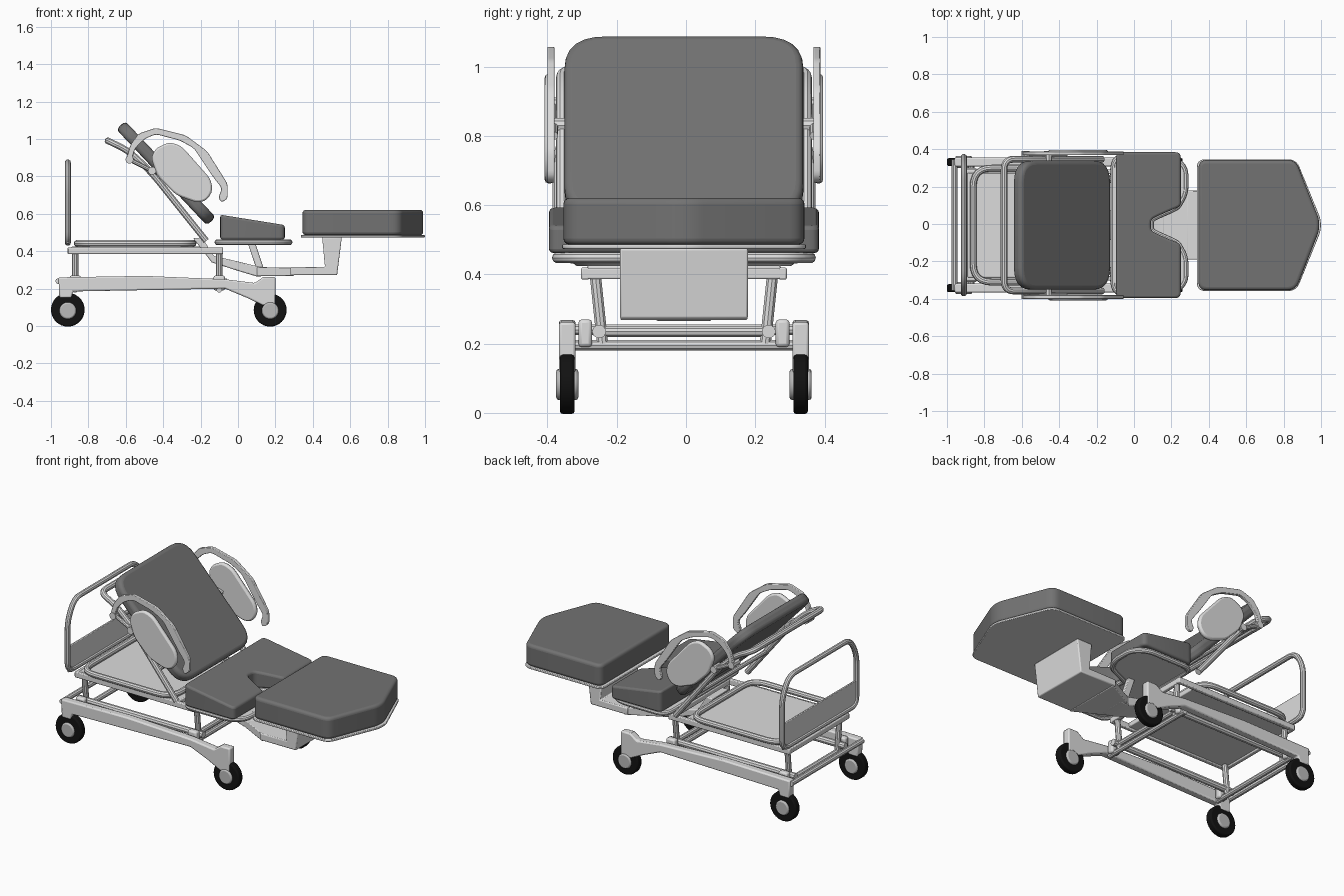
import bpy, bmesh, math
from mathutils import Vector

if "Cube" in bpy.data.objects:
    bpy.data.objects.remove(bpy.data.objects["Cube"])


def material(name, v):
    m = bpy.data.materials.new(name)
    m.diffuse_color = (v, v, v, 1)
    m.use_nodes = True
    m.node_tree.nodes["Principled BSDF"].inputs["Base Color"].default_value = m.diffuse_color
    return m


FRAME = material("light grey frame", 0.72)
PAD = material("dark grey upholstery", 0.17)
RUBBER = material("black rubber", 0.006)
HUB = material("mid grey hub", 0.5)


def fillet(pts, r, closed=True, n=6):
    """Round every corner of a path with a short curve."""
    pts = [Vector(p) for p in pts]
    out = []
    for i, p in enumerate(pts):
        if not closed and i in (0, len(pts) - 1):
            out.append(p)
            continue
        a, b = pts[i - 1] - p, pts[(i + 1) % len(pts)] - p
        d = min(r, a.length * 0.48, b.length * 0.48)
        s, e = p + a.normalized() * d, p + b.normalized() * d
        for k in range(n + 1):
            t = k / n
            out.append(s * (1 - t) ** 2 + p * 2 * t * (1 - t) + e * t * t)
    return out


def finish(name, bm, mat, bevel=0, segs=3):
    bmesh.ops.recalc_face_normals(bm, faces=bm.faces)
    me = bpy.data.meshes.new(name)
    bm.to_mesh(me)
    bm.free()
    ob = bpy.data.objects.new(name, me)
    bpy.context.collection.objects.link(ob)
    me.materials.append(mat)
    if bevel:
        b = ob.modifiers.new("soft edges", 'BEVEL')
        b.width, b.segments, b.limit_method = bevel, segs, 'ANGLE'
        b.angle_limit = math.radians(40)
    return ob


def prism(name, pts, axis, lo, hi, mat=FRAME, bevel=0.005, segs=2):
    """Extrude an outline: axis z takes (x, y), axis y takes (x, z)."""
    bm = bmesh.new()
    put = (lambda p, h: (p[0], p[1], h)) if axis == 'z' else (lambda p, h: (p[0], h, p[1]))
    f = bm.faces.new([bm.verts.new(put(p, lo)) for p in pts])
    g = bmesh.ops.extrude_face_region(bm, geom=[f])
    top = [v for v in g['geom'] if isinstance(v, bmesh.types.BMVert)]
    bmesh.ops.translate(bm, verts=top, vec=Vector(put((0, 0), hi - lo)))
    return finish(name, bm, mat, bevel, segs)


def box(name, x0, x1, y0, y1, z0, z1, mat=FRAME, bevel=0.005):
    return prism(name, [(x0, y0), (x1, y0), (x1, y1), (x0, y1)], 'z', z0, z1, mat, bevel)


def tube(name, pts, r, closed=False, corner=0.0, mat=FRAME):
    if corner:
        pts = fillet(pts, corner, closed)
    cu = bpy.data.curves.new(name, 'CURVE')
    cu.dimensions, cu.bevel_depth, cu.bevel_resolution, cu.use_fill_caps = '3D', r, 3, True
    sp = cu.splines.new('POLY')
    sp.points.add(len(pts) - 1)
    for q, p in zip(sp.points, pts):
        q.co = (*p, 1)
    sp.use_cyclic_u = closed
    tmp = bpy.data.objects.new("tmp", cu)
    bpy.context.collection.objects.link(tmp)
    dg = bpy.context.evaluated_depsgraph_get()
    me = bpy.data.meshes.new_from_object(tmp.evaluated_get(dg))
    bpy.data.objects.remove(tmp)
    bm = bmesh.new()
    bm.from_mesh(me)
    bpy.data.meshes.remove(me)
    return finish(name, bm, mat)


def disc(name, x, y, z, r, w, mat, bevel):
    pts = [(x + r * math.cos(i * math.tau / 32), z + r * math.sin(i * math.tau / 32)) for i in range(32)]
    return prism(name, pts, 'y', y - w / 2, y + w / 2, mat, bevel)


def mirror_y(pts):
    """Complete a half outline given for negative y."""
    return pts + [(x, -y) for x, y in reversed(pts) if abs(y) > 1e-6]


# chassis, one side at a time
beam = [(-.96, .26), (-.5, .268), (-.07, .25), (.09, .23), (.135, .262), (.2, .262), (.2, .11), (.13, .11),
        (.05, .15), (-.07, .2), (-.88, .185), (-.89, .15), (-.955, .15)]
for s in (-1, 1):
    n = "left" if s > 0 else "right"
    y = s * 0.337
    prism(n + "_base_beam", beam, 'y', y - .024, y + .024, bevel=.008)
    for x, r, e in ((-.91, .09, "head"), (.172, .088, "foot")):
        disc(f"{n}_{e}_wheel", x, y, r - .003, r, .042, RUBBER, .008)
        disc(f"{n}_{e}_hub", x, y, .082, .045, .064, HUB, .008)
        tube(f"{n}_{e}_axle_fork", [(x, y, .1), (x, y, .19)], .022)
    tube(n + "_inner_rail", [(-.92, s * .245, .235), (-.06, s * .245, .235)], .02)
    for x in (-.87, -.1):
        tube(f"{n}_lift_post_{'head' if x < -.5 else 'foot'}",
             [(x, s * .235, .2), (x, s * .255, .39)], .017)
        box(f"{n}_post_boss", x - .03, x + .03, s * .285 - .02, s * .285 + .02, .19, .27, bevel=.01)
    box(n + "_deck_rail", -.91, -.08, s * .285 - .012, s * .285 + .012, .385, .42)
for x, z, h in ((-.96, .24, .35), (-.87, .195, .32), (-.1, .195, .32), (-.1, .235, .24)):
    tube("base_cross_tube", [(x, -h, z), (x, h, z)], .016)

# storage deck and its loop
box("deck_panel", -.89, -.2, -.28, .28, .395, .425)
for x in (-.9, -.092):
    box("deck_cross_rail", x - .012, x + .012, -.295, .295, .386, .419)
tube("deck_loop", [(-.86, -.305, .442), (-.24, -.305, .442), (-.24, .305, .442), (-.86, .305, .442)],
     .018, True, .1)

# headboard
tube("headboard_tube", [(-.91, -.365, .445), (-.91, -.365, .76), (-.91, -.3, .875), (-.91, .3, .875),
                        (-.91, .365, .76), (-.91, .365, .445)], .016, True, .06)
box("headboard_panel", -.916, -.904, -.36, .36, .44, .6, bevel=.003)

# backrest cushion and tube frame
back = prism("backrest_cushion", fillet([(-.353, -.345), (.353, -.345), (.353, .345), (-.353, .345)], .12),
             'z', -.0325, .0325, PAD, .022, 4)
back.rotation_euler = (0, math.radians(46.7), 0)
back.location = (-.385, 0, .817)
side = [(-.17, .455), (-.47, .83), (-.59, .94), (-.695, .99)]
tube("backrest_frame", [(x, -.352, z) for x, z in side] + [(x, .352, z) for x, z in reversed(side)],
     .018, False, .08)
for x, z in ((-.55, .885), (-.3, .617)):
    tube("backrest_cross_tube", [(x, -.352, z), (x, .352, z)], .014)

# side rails: curved grip and oval panel
grip = [(-.6, .885), (-.575, .97), (-.53, 1.03), (-.44, 1.06), (-.28, 1.02), (-.165, .935), (-.055, .76),
        (-.055, .68), (-.09, .66), (-.105, .69), (-.085, .735), (-.135, .8), (-.235, .95), (-.31, .992),
        (-.44, 1.026), (-.5, 1.0), (-.55, .95), (-.57, .885)]
oval = [(-.465, .9), (-.44, .95), (-.365, .985), (-.3, .96), (-.145, .785), (-.135, .72), (-.17, .67),
        (-.22, .66), (-.33, .7), (-.43, .8)]
for s in (-1, 1):
    n = "left" if s > 0 else "right"
    prism(n + "_rail_grip", fillet(grip, .02, n=3), 'y', s * .384 - .01, s * .384 + .01, bevel=.006)
    prism(n + "_rail_panel", fillet(oval, .03, n=3), 'y', s * .388 - .014, s * .388 + .014, bevel=.01)
    for x, z in ((-.58, .89), (-.46, .83)):
        tube(n + "_rail_pivot", [(x, s * .33, z), (x, s * .395, z)], .022)
    tube(n + "_rail_link", [(-.58, s * .375, .89), (-.46, s * .375, .83), (-.36, s * .375, .8)], .012)

# seat: notched wedge cushion on a plate edged with tube
notch = [(.21, -.085), (.13, -.05), (.09, -.03)]
seat_pts = fillet(mirror_y([(-.095, -.39), (.25, -.39), (.25, -.1)] + notch), .03, n=4)
seat = prism("seat_cushion", seat_pts, 'z', .462, .6, PAD, .012, 3)
for v in seat.data.vertices:
    if v.co.z > .5:
        v.co.z = .595 - .16 * (v.co.x + .095)
plate_pts = fillet(mirror_y([(-.11, -.365), (.2, -.365), (.275, -.31), (.275, -.17), (.235, -.1)] + notch),
                   .06, n=5)
prism("seat_plate", plate_pts, 'z', .443, .462, bevel=.003)
tube("seat_edge_tube", [(p.x, p.y, .448) for p in plate_pts], .016, True)

# foot section
foot = mirror_y([(.345, -.348), (.865, -.348), (.99, -.03)])
prism("foot_cushion", fillet(foot, .045), 'z', .486, .621, PAD, .018, 4)
foot_plate = mirror_y([(.336, -.352), (.868, -.352), (.999, -.03)])
prism("foot_plate", fillet(foot_plate, .045), 'z', .474, .487, bevel=.003)

# foot bracket, tapered arm and seat supports
prism("foot_bracket", [(.45, .475), (.555, .475), (.53, .272), (.28, .272), (.28, .315), (.465, .315)],
      'y', -.185, .185, bevel=.006)
prism("tapered_arm", mirror_y([(.1, -.08), (.3, -.185)]), 'z', .268, .314, bevel=.004)
prism("rear_arm", [(-.24, .47), (-.19, .47), (-.13, .375), (0, .345), (.12, .315), (.16, .315), (.16, .268),
                   (.1, .265), (0, .295), (-.14, .34)], 'y', -.08, .08, bevel=.006)
for s in (-1, 1):
    prism("seat_support", [(.05, .45), (.09, .45), (.14, .3), (.1, .3)], 'y',
          s * .06 - .015, s * .06 + .015, bevel=.004)

# shared offset and smooth shading
for ob in bpy.context.scene.objects:
    ob.location.y -= .006
    ob.select_set(True)
    bpy.context.view_layer.objects.active = ob
bpy.ops.object.shade_smooth_by_angle(angle=math.radians(35))
